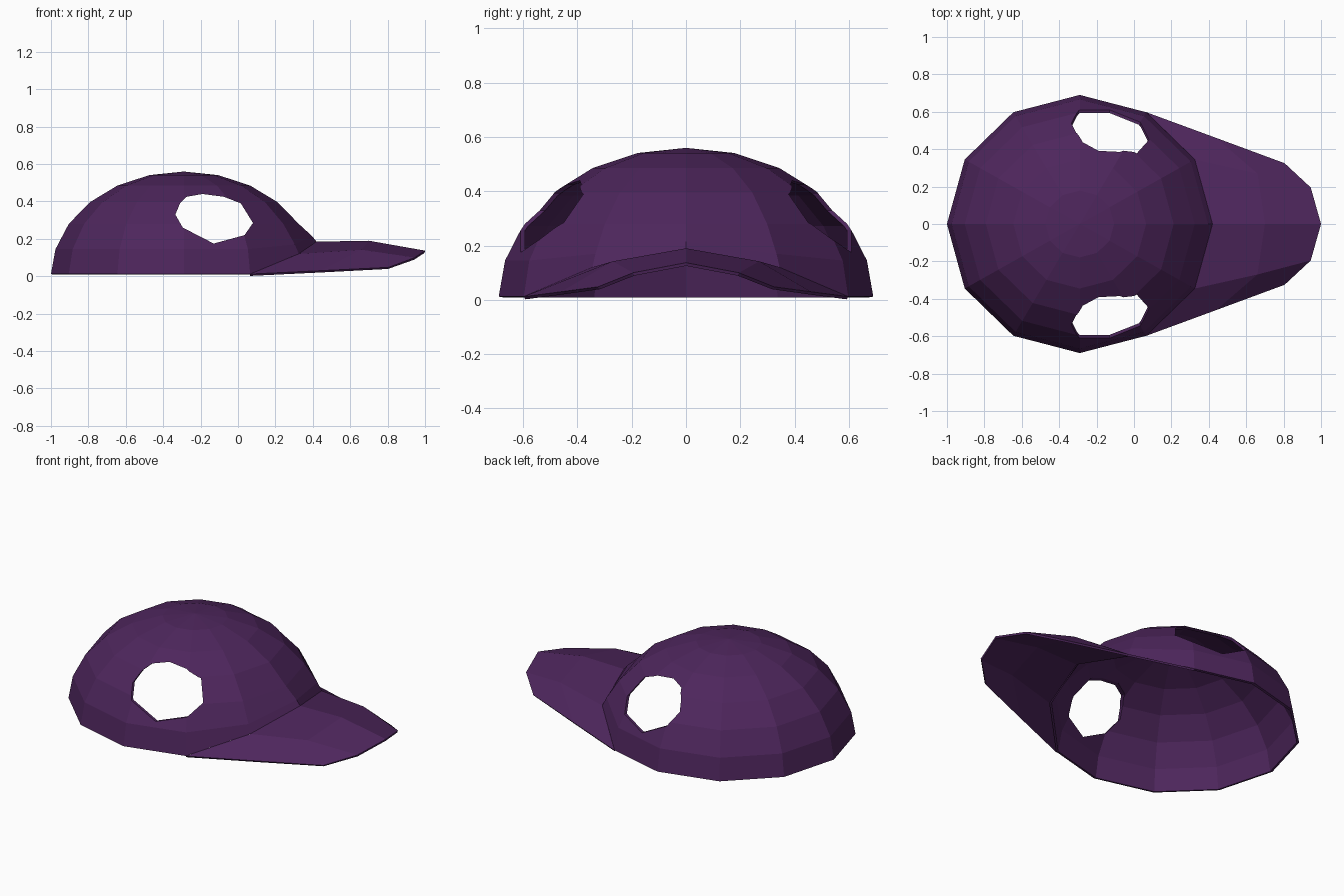
import bpy, bmesh
from mathutils import Matrix, Vector

cube = bpy.data.objects.get("Cube")
if cube:
    bpy.data.objects.remove(cube, do_unlink=True)

purple = bpy.data.materials.new("deep_purple")
purple.use_nodes = True
colour = (0.075, 0.019, 0.107, 1)
purple.diffuse_color = colour
bsdf = purple.node_tree.nodes["Principled BSDF"]
bsdf.inputs["Base Color"].default_value = colour
bsdf.inputs["Roughness"].default_value = 0.8

CENTRE_X = -0.29


def add_object(name, bm):
    mesh = bpy.data.meshes.new(name)
    bm.to_mesh(mesh)
    bm.free()
    mesh.materials.append(purple)
    obj = bpy.data.objects.new(name, mesh)
    bpy.context.collection.objects.link(obj)
    return obj


def thicken(obj, thickness):
    mod = obj.modifiers.new("Thickness", 'SOLIDIFY')
    mod.thickness = thickness
    mod.offset = -1


def apply_modifiers(obj):
    graph = bpy.context.evaluated_depsgraph_get()
    mesh = bpy.data.meshes.new_from_object(obj.evaluated_get(graph))
    obj.modifiers.clear()
    obj.data = mesh


# Crown: faceted half ellipsoid whose front rim is lifted over the brim
bm = bmesh.new()
bmesh.ops.create_uvsphere(bm, u_segments=12, v_segments=12, radius=1)
bmesh.ops.delete(bm, geom=[v for v in bm.verts if v.co.z < -0.01], context='VERTS')
rim_heights = {1.0: 0.185, 0.87: 0.12}
second_heights = {1.0: 0.215, 0.87: 0.17}
for v in bm.verts:
    x, y, z = v.co
    flat_x = round(x / max((x * x + y * y) ** 0.5, 0.001), 2)
    v.co = (CENTRE_X + 0.71 * x, 0.69 * y, 0.56 * z)
    if z < 0.01:
        v.co.z = rim_heights.get(flat_x, 0.012)
    elif z < 0.3:
        v.co.z = second_heights.get(flat_x, v.co.z)
bmesh.ops.recalc_face_normals(bm, faces=bm.faces)
if max(bm.faces, key=lambda f: f.calc_center_median().z).normal.z < 0:
    bmesh.ops.reverse_faces(bm, faces=bm.faces)
crown = add_object("crown", bm)
thicken(crown, 0.015)

# Ear holes: one irregular prism cuts both sides
outline = [(-0.335, 0.33), (-0.31, 0.39), (-0.275, 0.425), (-0.19, 0.44),
           (-0.075, 0.425), (0.015, 0.39), (0.08, 0.285), (0.035, 0.22),
           (-0.13, 0.175), (-0.295, 0.26)]
bm = bmesh.new()
face = bm.faces.new([bm.verts.new((x, -1, z)) for x, z in outline])
side = bmesh.ops.extrude_face_region(bm, geom=[face])["geom"]
bmesh.ops.translate(bm, vec=(0, 2, 0),
                    verts=[g for g in side if isinstance(g, bmesh.types.BMVert)])
bmesh.ops.recalc_face_normals(bm, faces=bm.faces)
cutter = add_object("ear_hole_cutter", bm)
cutter.hide_render = True
cut = crown.modifiers.new("Ear holes", 'BOOLEAN')
cut.operation = 'DIFFERENCE'
cut.solver = 'EXACT'
cut.object = cutter
apply_modifiers(crown)
bpy.data.objects.remove(cutter, do_unlink=True)

# Brim: rows from the middle to the edge, each from crown to tip
rows = [[(0.415, 0, 0.185), (0.70, 0, 0.19), (1.0, 0, 0.137)],
        [(0.325, 0.345, 0.12), (0.66, 0.27, 0.142), (0.945, 0.195, 0.10)],
        [(0.065, 0.598, 0.012), (0.44, 0.46, 0.03), (0.805, 0.325, 0.048)]]
mirrored = [[(x, -y, z) for x, y, z in row] for row in rows[:0:-1]]
bm = bmesh.new()
grid = [[bm.verts.new(p) for p in row] for row in mirrored + rows]
for low, high in zip(grid, grid[1:]):
    for i in range(2):
        bm.faces.new((low[i], low[i + 1], high[i + 1], high[i]))
bm.normal_update()
brim = add_object("brim", bm)
thicken(brim, 0.012)
apply_modifiers(brim)

for obj in (crown, brim):
    for poly in obj.data.polygons:
        poly.use_smooth = False
